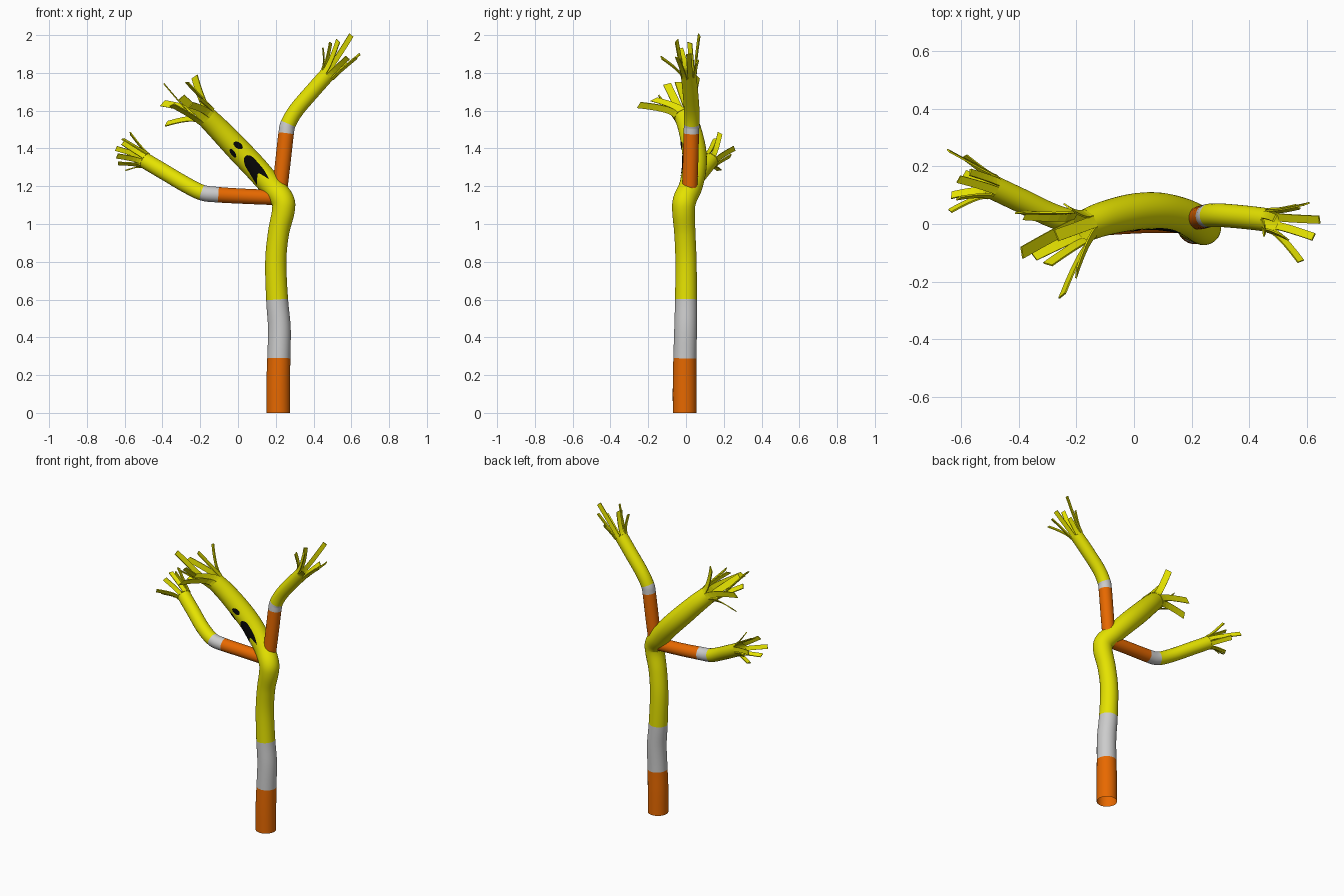
import bpy, bmesh, math
from mathutils import Vector
from mathutils.bvhtree import BVHTree

if "Cube" in bpy.data.objects:
    bpy.data.objects.remove(bpy.data.objects["Cube"])


def material(name, rgb):
    m = bpy.data.materials.new(name)
    m.diffuse_color = (*rgb, 1)
    m.use_nodes = True
    m.node_tree.nodes["Principled BSDF"].inputs["Base Color"].default_value = m.diffuse_color
    return m


ORANGE = material("orange", (0.8, 0.14, 0.0))
WHITE = material("white", (0.75, 0.75, 0.75))
YELLOW = material("yellow", (0.78, 0.76, 0.0))
BLACK = material("black", (0.002, 0.002, 0.002))


def finish(bm, name, mats, smooth=True):
    me = bpy.data.meshes.new(name)
    bm.normal_update()
    bm.to_mesh(me)
    ob = bpy.data.objects.new(name, me)
    bpy.context.collection.objects.link(ob)
    for m in mats:
        me.materials.append(m)
    for p in me.polygons:
        p.use_smooth = smooth
    return ob


def spline(pts, steps):
    """Catmull-Rom through the points."""
    p = [Vector(q) for q in pts]
    p = [2 * p[0] - p[1]] + p + [2 * p[-1] - p[-2]]
    out = []
    for i in range(1, len(p) - 2):
        a, b, c, d = p[i - 1:i + 3]
        for k in range(steps):
            t = k / steps
            out.append(0.5 * (2 * b + (c - a) * t + (2 * a - 5 * b + 4 * c - d) * t * t
                              + (3 * b - a - 3 * c + d) * t ** 3))
    return out + [p[-2]]


def tube(name, pts, bands, sides=32, steps=6):
    """Open fabric tube; points are (x, y, z, radius), bands are the control points where colour changes."""
    path = spline(pts, steps)
    pos = [v.to_3d() for v in path]
    n = len(pos)
    bm = bmesh.new()
    rings = []
    side = Vector((0, -1, 0))
    for i, c in enumerate(pos):
        axis = (pos[min(i + 1, n - 1)] - pos[max(i - 1, 0)]).normalized()
        side = (side - axis * side.dot(axis)).normalized()
        other = axis.cross(side)
        rings.append([bm.verts.new(c + path[i][3] * (side * math.cos(a) + other * math.sin(a)))
                      for a in (2 * math.pi * k / sides for k in range(sides))])
    for i in range(n - 1):
        for k in range(sides):
            f = bm.faces.new((rings[i][k], rings[i][(k + 1) % sides],
                              rings[i + 1][(k + 1) % sides], rings[i + 1][k]))
            f.material_index = sum(i >= b * steps for b in bands)
    bm.normal_update()
    bvh = BVHTree.FromBMesh(bm)
    finish(bm, name, (ORANGE, WHITE, YELLOW))
    return pos[-1], (pos[-1] - pos[-3]).normalized(), path[-1][3], bvh


def streamers(name, end, tips, width):
    """Flat fabric strips, evenly spaced round a tube's open end, flaring to the given tips."""
    c, axis, r, _ = end
    u = axis.orthogonal().normalized()
    w = axis.cross(u)
    turn = 2 * math.pi / len(tips)
    around = sorted((math.atan2((Vector(t) - c).dot(w), (Vector(t) - c).dot(u)), t) for t in tips)
    shift = sum(a - i * turn for i, (a, _) in enumerate(around)) / len(tips)
    bm = bmesh.new()
    for i, (_, tip) in enumerate(around):
        tip = Vector(tip)
        a = shift + i * turn
        radial = u * math.cos(a) + w * math.sin(a)
        start = c + radial * r * 0.97 - axis * 0.01
        mid = start + axis * (tip - start).length * 0.22
        wide = axis.cross(radial) * width / 2
        prev = None
        for k in range(7):
            t = k / 6
            p = start * (1 - t) ** 2 + mid * 2 * t * (1 - t) + tip * t * t
            tan = ((mid - start) * (1 - t) + (tip - mid) * t).normalized()
            thick = wide.cross(tan).normalized() * 0.003
            ring = [bm.verts.new(p + wide * x + thick * y)
                    for x, y in ((-1, -1), (1, -1), (1, 1), (-1, 1))]
            if prev:
                for j in range(4):
                    bm.faces.new((prev[j], prev[(j + 1) % 4], ring[(j + 1) % 4], ring[j]))
            else:
                bm.faces.new(ring[::-1])
            prev = ring
        bm.faces.new(prev)
    bmesh.ops.recalc_face_normals(bm, faces=bm.faces)
    finish(bm, name, (YELLOW,), smooth=False)


def face_patch(name, bvh, edge_a, edge_b, rows=8):
    """Black patch between two front-view (x, z) outlines, laid onto the head."""
    bm = bmesh.new()
    grid = []
    for a, b in zip(edge_a, edge_b):
        col = []
        for k in range(rows + 1):
            x, z = a.lerp(b, k / rows)
            hit = bvh.ray_cast(Vector((x, -1, z)), Vector((0, 1, 0)))
            if hit[0] is None:
                hit = bvh.find_nearest(Vector((x, 0, z)))
            col.append(bm.verts.new(hit[0] + hit[1] * 0.003))
        grid.append(col)
    for p, q in zip(grid, grid[1:]):
        for k in range(rows):
            bm.faces.new((p[k], q[k], q[k + 1], p[k + 1]))
    bmesh.ops.remove_doubles(bm, verts=bm.verts, dist=1e-5)
    bmesh.ops.recalc_face_normals(bm, faces=bm.faces)
    if sum(f.normal.y * f.calc_area() for f in bm.faces) > 0:
        bmesh.ops.reverse_faces(bm, faces=bm.faces)
    finish(bm, name, (BLACK,))


# Body and head
body = tube("body", [
    (.213, -.007, 0, .063), (.213, -.007, .15, .063), (.216, -.006, .29, .061),
    (.219, -.002, .45, .06), (.207, 0, .6, .058), (.2, 0, .8, .056),
    (.214, -.006, .95, .056), (.24, -.013, 1.07, .06), (.234, -.006, 1.13, .062),
    (.178, .025, 1.2, .062), (.09, .045, 1.3, .064), (0, .042, 1.395, .064),
    (-.1, .02, 1.5, .06), (-.175, -.008, 1.575, .055)], (2, 4))
streamers("head_streamers", body, [
    (-.25, -.25, 1.63), (-.35, -.11, 1.63), (-.3, -.14, 1.67), (-.2, -.17, 1.66),
    (-.4, .04, 1.64), (-.38, .03, 1.53), (-.23, .06, 1.78), (-.39, -.1, 1.74),
    (-.27, -.04, 1.75)], .042)

# Left arm
left = tube("left_arm", [
    (.2, .01, 1.14, .04), (.03, .008, 1.147, .04), (-.105, .002, 1.155, .041),
    (-.19, .004, 1.166, .042), (-.28, .028, 1.21, .042), (-.39, .08, 1.275, .042),
    (-.5, .132, 1.34, .042)], (2, 3))
streamers("left_hand_streamers", left, [
    (-.645, .255, 1.4), (-.59, .235, 1.36), (-.59, .175, 1.285), (-.61, .156, 1.45),
    (-.635, .1, 1.32), (-.64, .045, 1.36), (-.57, .18, 1.48), (-.61, .09, 1.43)], .028)

# Right arm
right = tube("right_arm", [
    (.222, .02, 1.19, .04), (.238, .024, 1.33, .041), (.255, .028, 1.48, .041),
    (.266, .03, 1.53, .041), (.31, .03, 1.605, .041), (.4, .022, 1.71, .041),
    (.48, .012, 1.8, .041)], (2, 3))
streamers("right_hand_streamers", right, [
    (.6, .07, 2.0), (.645, .015, 1.9), (.625, -.045, 1.88), (.58, -.13, 1.88),
    (.53, -.05, 1.97), (.49, .02, 1.96), (.45, -.03, 1.93), (.57, .06, 1.86)], .028)

# Mouth
outer = [(.103, 1.205), (.066, 1.265), (.039, 1.31), (.032, 1.345), (.045, 1.363),
         (.073, 1.356), (.11, 1.318), (.14, 1.28), (.165, 1.236)]
inner = [(.103, 1.205), (.103, 1.235), (.103, 1.25), (.104, 1.262), (.108, 1.267),
         (.115, 1.267), (.124, 1.262), (.14, 1.252), (.165, 1.236)]
face_patch("mouth", body[3], spline(outer, 4), spline(inner, 4))

# Eyes
for name, c, u, v in (("right_eye", (0, 1.416), (.022, -.016), (.01, .012)),
                      ("left_eye", (-.026, 1.376), (.016, -.022), (.008, .007))):
    c, u, v = Vector(c), Vector(u), Vector(v)
    arcs = [[c + u * math.cos(math.pi * k / 16) + s * v * math.sin(math.pi * k / 16)
             for k in range(17)] for s in (1, -1)]
    face_patch(name, body[3], *arcs)
